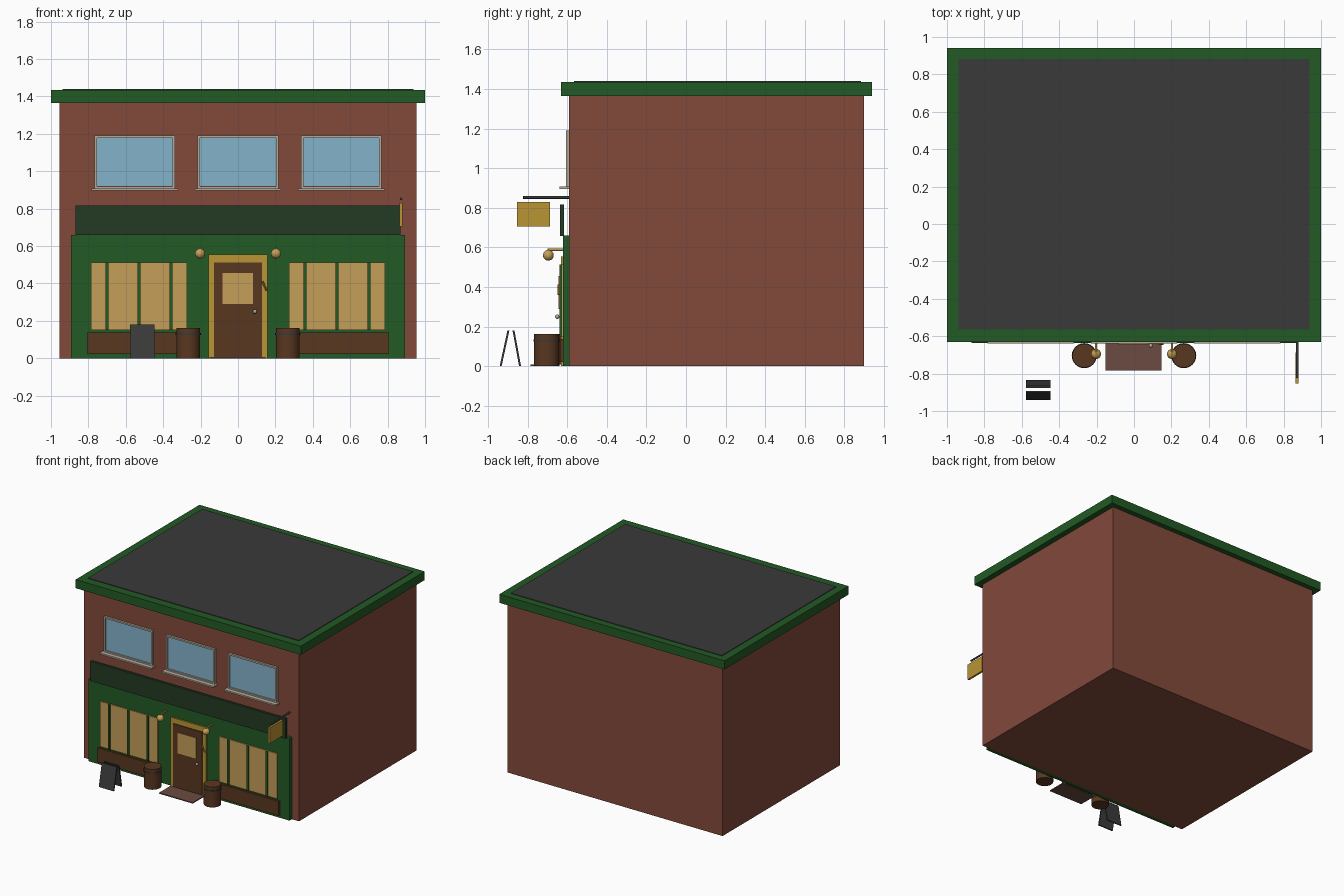
import bpy, bmesh, math
from mathutils import Vector

if "Cube" in bpy.data.objects:
    bpy.data.objects.remove(bpy.data.objects["Cube"])


def material(name, r, g, b):
    m = bpy.data.materials.new(name)
    m.diffuse_color = (r, g, b, 1)
    m.use_nodes = True
    m.node_tree.nodes["Principled BSDF"].inputs["Base Color"].default_value = m.diffuse_color
    return m


BRICK = material("brick red", 0.225, 0.068, 0.044)
GREEN = material("shop green", 0.016, 0.100, 0.017)
DARK_GREEN = material("dark green", 0.017, 0.043, 0.018)
GLASS = material("sky glass", 0.23, 0.45, 0.60)
GLOW = material("warm glass", 0.56, 0.35, 0.10)
GOLD = material("gold", 0.49, 0.30, 0.035)
WOOD = material("dark wood", 0.098, 0.038, 0.015)
STONE = material("pale stone", 0.46, 0.41, 0.33)
SLATE = material("slate grey", 0.042, 0.042, 0.043)
MAT = material("doormat brown", 0.145, 0.070, 0.054)


def add(name, bm, mat, smooth=False):
    bmesh.ops.recalc_face_normals(bm, faces=bm.faces)
    me = bpy.data.meshes.new(name)
    bm.to_mesh(me)
    bm.free()
    me.materials.append(mat)
    ob = bpy.data.objects.new(name, me)
    bpy.context.collection.objects.link(ob)
    if smooth:
        bpy.ops.object.select_all(action='DESELECT')
        ob.select_set(True)
        bpy.context.view_layer.objects.active = ob
        bpy.ops.object.shade_smooth_by_angle(angle=math.radians(40))
    return ob


def box(name, x, y, z, mat):
    """Box from (min, max) pairs."""
    bm = bmesh.new()
    bmesh.ops.create_cube(bm, size=1)
    for v in bm.verts:
        v.co = [a + (c + 0.5) * (b - a) for c, (a, b) in zip(v.co, (x, y, z))]
    return add(name, bm, mat)


def rod(name, p, q, r, mat, sides=12):
    """Round bar between two points."""
    p, q = Vector(p), Vector(q)
    bm = bmesh.new()
    bmesh.ops.create_cone(bm, cap_ends=True, segments=sides, radius1=r, radius2=r, depth=(q - p).length)
    rot = (q - p).to_track_quat('Z', 'Y')
    for v in bm.verts:
        v.co = rot @ v.co + (p + q) / 2
    return add(name, bm, mat, True)


def ball(name, c, r, mat):
    bm = bmesh.new()
    bmesh.ops.create_uvsphere(bm, u_segments=20, v_segments=12, radius=r)
    bmesh.ops.translate(bm, verts=bm.verts, vec=c)
    return add(name, bm, mat, True)


def frame(name, x, z, y, t, mat):
    """Rectangular ring facing the street, border t wide."""
    bm = bmesh.new()
    rings = []
    for yy in y:
        for d in (0, t):
            rings.append([bm.verts.new(c) for c in (
                (x[0] + d, yy, z[0] + d), (x[1] - d, yy, z[0] + d),
                (x[1] - d, yy, z[1] - d), (x[0] + d, yy, z[1] - d))])
    for a, b in ((0, 1), (1, 3), (3, 2), (2, 0)):
        for i in range(4):
            j = (i + 1) % 4
            bm.faces.new((rings[a][i], rings[a][j], rings[b][j], rings[b][i]))
    return add(name, bm, mat)


# Building shell and roof
box("brick_walls", (-0.955, 0.955), (-0.59, 0.90), (0, 1.366), BRICK)
box("cornice", (-1, 1), (-0.632, 0.94), (1.365, 1.434), GREEN)
box("flat_roof", (-0.937, 0.937), (-0.565, 0.883), (1.42, 1.439), SLATE)

# Upper windows
for cx in (-0.552, 0.0, 0.552):
    box("upper_glass", (cx - 0.205, cx + 0.205), (-0.597, -0.588), (0.92, 1.18), GLASS)
    frame("upper_window_frame", (cx - 0.216, cx + 0.216), (0.906, 1.19), (-0.607, -0.588), 0.013, STONE)
    box("upper_sill", (cx - 0.23, cx + 0.23), (-0.64, -0.588), (0.896, 0.908), STONE)

# Shopfront panel and signboard
box("shopfront", (-0.892, 0.892), (-0.62, -0.588), (0, 0.66), GREEN)
box("signboard", (-0.87, 0.868), (-0.637, -0.617), (0.658, 0.816), DARK_GREEN)

# Display windows with mullions and stall risers
for s in (-1, 1):
    cx = s * 0.53
    box("display_glass", (cx - 0.257, cx + 0.257), (-0.629, -0.618), (0.15, 0.513), GLOW)
    for k in (-1, 0, 1):
        mx = cx + k * 0.171
        box("mullion", (mx - 0.008, mx + 0.008), (-0.638, -0.618), (0.15, 0.513), GREEN)
    box("stall_riser", (cx - 0.276, cx + 0.276), (-0.636, -0.618), (0.022, 0.138), WOOD)

# Door
for s in (-1, 1):
    box("door_jamb", tuple(sorted((s * 0.159, s * 0.128))), (-0.632, -0.618), (0, 0.555), GOLD)
box("door_lintel", (-0.128, 0.128), (-0.632, -0.618), (0.513, 0.555), GOLD)
box("door", (-0.128, 0.128), (-0.640, -0.618), (0.008, 0.513), WOOD)
box("door_glass", (-0.084, 0.08), (-0.645, -0.638), (0.289, 0.455), GLOW)
ball("door_knob", (0.09, -0.65, 0.25), 0.011, STONE)
rod("door_bracket", (0.13, -0.643, 0.412), (0.154, -0.643, 0.36), 0.005, GOLD, 8)
box("doormat", (-0.152, 0.147), (-0.784, -0.638), (0, 0.008), MAT)

# Wall lamps and barrels beside the door
for s in (-1, 1):
    x = s * 0.203
    rod("lamp_arm", (x, -0.615, 0.588), (x, -0.70, 0.588), 0.006, GOLD)
    ball("lamp_globe", (x, -0.695, 0.56), 0.027, GLOW)
    bx = s * 0.266
    rod("barrel", (bx, -0.704, 0), (bx, -0.704, 0.163), 0.064, WOOD, 24)
    rod("barrel_hoop", (bx, -0.704, 0.124), (bx, -0.704, 0.135), 0.067, SLATE, 24)

# Folding pavement board: two leaning panels
for foot, top in ((-0.936, -0.897), (-0.838, -0.871)):
    bm = bmesh.new()
    bmesh.ops.create_cube(bm, size=1)
    for v in bm.verts:
        k = v.co.z + 0.5
        v.co = (-0.512 + v.co.x * 0.132, foot + (top - foot) * k + v.co.y * 0.01, 0.18 * k)
    add("pavement_board", bm, SLATE)

# Hanging sign on its bracket
rod("sign_bracket", (0.872, -0.59, 0.852), (0.872, -0.823, 0.852), 0.007, SLATE)
box("hanging_sign", (0.864, 0.88), (-0.853, -0.686), (0.705, 0.83), GOLD)
